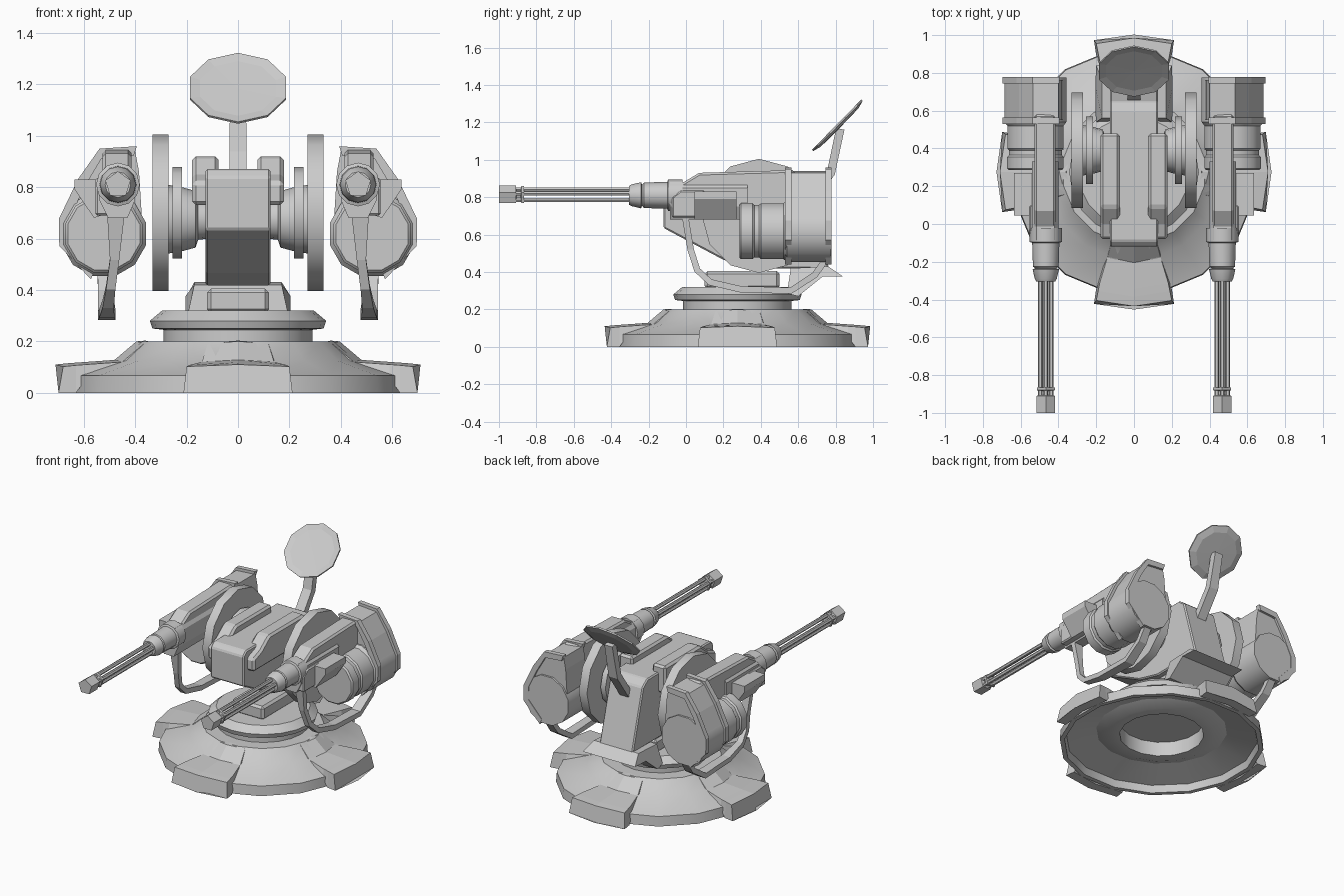
import bpy, bmesh, math
from mathutils import Vector, Matrix

if "Cube" in bpy.data.objects:
    bpy.data.objects.remove(bpy.data.objects["Cube"])

smooth = []

def finish(name, bm, mirror=False, bevel=0.0):
    bmesh.ops.remove_doubles(bm, verts=bm.verts, dist=1e-5)
    bmesh.ops.recalc_face_normals(bm, faces=bm.faces)
    me = bpy.data.meshes.new(name)
    bm.to_mesh(me)
    bm.free()
    ob = bpy.data.objects.new(name, me)
    bpy.context.collection.objects.link(ob)
    if bevel:
        m = ob.modifiers.new("Bevel", 'BEVEL')
        m.width, m.segments = bevel, 1
        m.limit_method = 'ANGLE'
    if mirror:
        m = ob.modifiers.new("Mirror", 'MIRROR')
        m.use_mirror_merge = False
    return ob

def loft(rings, closed=False):
    """Skin a list of equal-length point rings, capping or joining the ends."""
    bm = bmesh.new()
    vs = [[bm.verts.new(p) for p in r] for r in rings]
    n = len(rings[0])
    for i in range(len(vs) if closed else len(vs) - 1):
        a, b = vs[i], vs[(i + 1) % len(vs)]
        for j in range(n):
            k = (j + 1) % n
            bm.faces.new((a[j], a[k], b[k], b[j]))
    if not closed:
        bm.faces.new(vs[0])
        bm.faces.new(vs[-1])
    return bm

def lathe(name, prof, centre, axis='Z', n=16, turn=0.0, mirror=False, is_smooth=True, closed=False):
    """Revolve (radius, height) points; heights are absolute along the axis."""
    rings = []
    for r, h in prof:
        ring = []
        for i in range(n):
            t = turn + 2 * math.pi * i / n
            c, s = r * math.cos(t), r * math.sin(t)
            ring.append({'Z': (centre[0] + c, centre[1] + s, h),
                         'Y': (centre[0] + c, h, centre[1] + s),
                         'X': (h, centre[0] + c, centre[1] + s)}[axis])
        rings.append(ring)
    ob = finish(name, loft(rings, closed), mirror)
    if is_smooth:
        smooth.append(ob)
    return ob

def prism_x(name, prof, x0, x1, mirror=False, bevel=0.0):
    """Extrude a (y, z) side profile between two x values."""
    return finish(name, loft([[(x, y, z) for y, z in prof] for x in (x0, x1)]), mirror, bevel)

def prism_y(name, prof, y0, y1, mirror=False, bevel=0.0):
    """Extrude an (x, z) front profile between two y values."""
    return finish(name, loft([[(x, y, z) for x, z in prof] for y in (y0, y1)]), mirror, bevel)

def strap(name, path, thick, mirror=False):
    """Flat bar along (x, y, z, half width) points running in the yz plane."""
    rings = []
    for i, (x, y, z, w) in enumerate(path):
        a, b = path[max(i - 1, 0)], path[min(i + 1, len(path) - 1)]
        d = Vector((0, b[1] - a[1], b[2] - a[2])).normalized()
        nrm = Vector((0, -d.z, d.y)) * thick / 2
        p, u = Vector((x, y, z)), Vector((w, 0, 0))
        rings.append([p - u - nrm, p + u - nrm, p + u + nrm, p - u + nrm])
    return finish(name, loft(rings), mirror)

C = (0, 0.275)

# Base: hollow stepped disc with four flared feet
lathe("base_disc", [(0.655, 0), (0.65, 0.067), (0.465, 0.125), (0.38, 0.2), (0.27, 0.2),
                    (0.27, 0.07), (0.34, 0.07), (0.42, 0.1), (0.615, 0.05), (0.625, 0)],
      C, turn=math.pi / 16, closed=True)
for k, nm in enumerate(("right", "back", "left", "front")):
    rings = []
    for r, top, bot, hw in ((0.35, 0.203, 0.16, 0.11), (0.385, 0.2, 0.14, 0.118), (0.47, 0.128, 0.1, 0.14),
                            (0.61, 0.118, 0.055, 0.182), (0.65, 0.115, 0, 0.19), (0.70, 0.11, 0, 0.2)):
        end = r == 0.70
        b, h = (r + 0.018, 0.212) if end else (r, hw + 0.012)
        rings.append([(r - 0.02, -hw, top - 0.008), (r + 0.01, 0, top), (r - 0.02, hw, top - 0.008),
                      (b - 0.02, h, bot), (b + 0.01, 0, bot), (b - 0.02, -h, bot)])
    bm = loft(rings)
    bm.transform(Matrix.Translation((0, 0.275, 0)) @ Matrix.Rotation(k * math.pi / 2, 4, 'Z'))
    finish("foot_" + nm, bm)

# Turntable and pedestal
lathe("turntable", [(0, 0.17), (0.29, 0.17), (0.29, 0.245), (0.333, 0.25), (0.343, 0.28), (0.295, 0.32),
                    (0, 0.32)], C, n=20)
prism_x("pedestal", [(0.10, 0.31), (0.10, 0.405), (0.5, 0.405), (0.5, 0.31)], -0.12, 0.12, bevel=0.015)

# Rear skirt below the body
skirt = [(0.54, 0.285), (0.60, 0.27), (0.73, 0.375), (0.84, 0.375), (0.76, 0.43), (0.56, 0.42)]
finish("rear_skirt", loft([[(s * w, y, z) for (y, z), w in zip(skirt, (0.2, 0.205, 0.205, 0.2, 0.17, 0.17))]
                           for s in (-1, 1)]))

# Central body, raised side rails
prism_x("body", [(-0.12, 0.635), (-0.12, 0.84), (-0.09, 0.87), (0.6, 0.87), (0.65, 0.83), (0.765, 0.42),
                 (0.38, 0.418), (0.2, 0.465)], -0.127, 0.127, bevel=0.008)
prism_x("body_rail", [(-0.08, 0.73), (-0.08, 0.82), (0.0, 0.85), (0.09, 0.92), (0.48, 0.92),
                      (0.48, 0.73)], 0.075, 0.178, mirror=True, bevel=0.014)

# Elevation wheels and hub on each side
W = (0.39, 0.70)
lathe("elevation_wheel", [(0, 0.27), (0.305, 0.27), (0.305, 0.332), (0, 0.332)], W, 'X', 12, mirror=True)
lathe("inner_wheel", [(0, 0.218), (0.178, 0.218), (0.178, 0.255), (0, 0.255)], W, 'X', 12, mirror=True)
lathe("wheel_hub", [(0, 0.11), (0.075, 0.11), (0.08, 0.155), (0.11, 0.165), (0.125, 0.22), (0.135, 0.28),
                    (0, 0.28)], (0.39, 0.675), 'X', 16, mirror=True)

# Dish antenna: bent stem plus tilted ten-sided plate
strap("antenna_stem", [(0, 0.64, 0.74, 0.034), (0, 0.775, 0.93, 0.034), (0, 0.825, 1.165, 0.03)], 0.045)
dish = [(0, -0.014), (0.15, -0.012), (0.196, 0), (0.196, 0.01), (0.155, 0.004), (0, 0.002)]
bm = loft([[(r * math.sin(math.tau * i / 10), 0.96 * r * math.cos(math.tau * i / 10), h) for i in range(10)]
           for r, h in dish])
bm.transform(Matrix.Translation((0, 0.813, 1.181)) @ Matrix.Rotation(math.radians(45.5), 4, 'X'))
finish("antenna_dish", bm)

# Rotary barrels, muzzle and shroud
G = (0.467, 0.81)
for i in range(5):
    t = math.pi / 2 + math.tau * i / 5
    lathe(f"barrel_{i + 1}", [(0.0125, -0.93), (0.0125, -0.24)],
          (G[0] + 0.031 * math.cos(t), G[1] + 0.031 * math.sin(t)), 'Y', 6, mirror=True)
lathe("muzzle", [(0.052, -1.0), (0.052, -0.91), (0.03, -0.905), (0.03, -0.885), (0.05, -0.88),
                 (0.05, -0.865)], G, 'Y', 5, math.pi / 2, True, False)
lathe("barrel_shroud", [(0.05, -0.305), (0.058, -0.29), (0.07, -0.24), (0.056, -0.235), (0.068, -0.225),
                        (0.072, -0.1), (0.085, -0.095), (0.085, -0.02)], G, 'Y', 12, mirror=True)

# Receiver with tapered cross-section, top cover, side plate and feed box
recv = [(0.40, 0.75), (0.43, 0.68), (0.505, 0.68), (0.54, 0.75), (0.54, 0.85), (0.515, 0.88),
        (0.42, 0.88), (0.40, 0.85)]
prism_y("receiver", recv, -0.085, 0.33, mirror=True)
prism_x("receiver_cover", [(-0.03, 0.80), (-0.03, 0.87), (0.07, 0.93), (0.58, 0.945), (0.58, 0.72),
                           (0.3, 0.72)], 0.415, 0.527, mirror=True, bevel=0.012)
prism_x("side_plate", [(-0.075, 0.69), (-0.075, 0.80), (-0.03, 0.835), (0.1, 0.835), (0.1, 0.80),
                       (0.2, 0.69)], 0.50, 0.555, mirror=True, bevel=0.008)
prism_y("feed_box", [(0.53, 0.69), (0.56, 0.68), (0.635, 0.79), (0.635, 0.83), (0.53, 0.83)],
        0.045, 0.27, mirror=True)

# Ammunition drum and its rear housing with rims
D = (0.522, 0.618)
lathe("ammo_drum", [(0, 0.285), (0.145, 0.285), (0.155, 0.295), (0.155, 0.355), (0.145, 0.365), (0.145, 0.39),
                    (0.154, 0.40), (0.154, 0.52), (0.17, 0.54), (0.17, 0.775), (0, 0.775)],
      D, 'Y', 12, math.pi / 12, True)
outer = [(0.40, 0.94), (0.535, 0.93), (0.61, 0.815), (0.677, 0.675), (0.677, 0.58), (0.565, 0.46)]
prism_y("drum_housing", outer + [(0.47, 0.47), (0.40, 0.55), (0.375, 0.7), (0.385, 0.86)],
        0.55, 0.762, mirror=True)
mid = Vector((0.49, 0.67))
def rim_point(p, k):
    q = Vector(p)
    return q + (q - mid).normalized() * k
for nm, y0, y1 in (("front", 0.53, 0.565), ("rear", 0.745, 0.778)):
    rings = []
    for p in outer:
        a, b = rim_point(p, -0.02), rim_point(p, 0.02)
        rings.append([(a.x, y0, a.y), (b.x, y0, b.y), (b.x, y1, b.y), (a.x, y1, a.y)])
    finish("housing_rim_" + nm, loft(rings), True)

# Hanging ammunition belt chute under each gun
strap("feed_chute", [(0.475, -0.005, 0.70, 0.034), (0.48, 0.025, 0.52, 0.018), (0.495, 0.06, 0.41, 0.018),
                     (0.505, 0.13, 0.345, 0.022), (0.51, 0.29, 0.308, 0.03), (0.51, 0.56, 0.30, 0.034),
                     (0.515, 0.69, 0.385, 0.03), (0.52, 0.755, 0.48, 0.026)], 0.034, mirror=True)

# Smooth the turned parts, keeping their hard edges
bpy.ops.object.select_all(action='DESELECT')
for ob in smooth:
    ob.select_set(True)
bpy.context.view_layer.objects.active = smooth[0]
bpy.ops.object.shade_smooth_by_angle(angle=math.radians(31))
